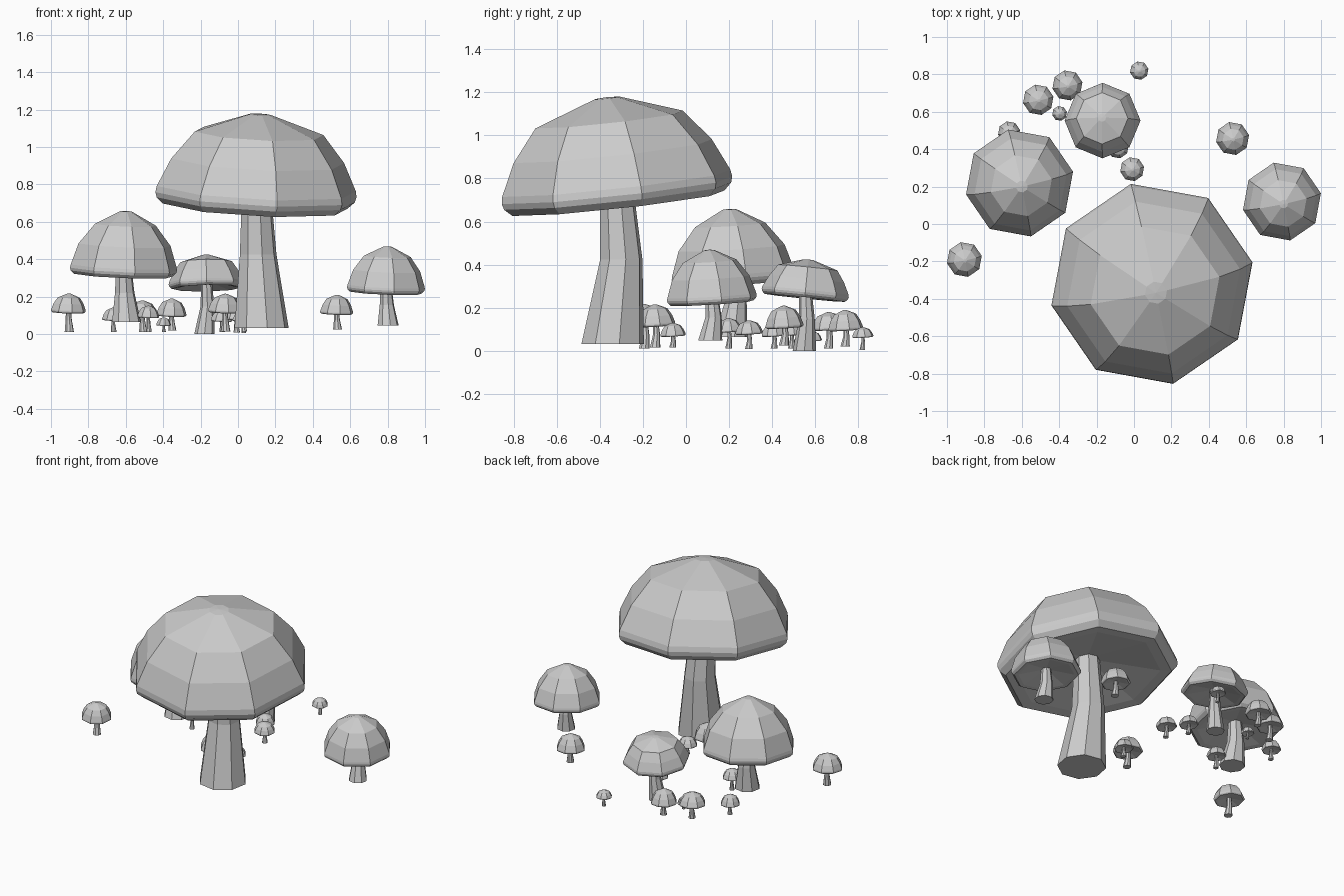
import bpy, bmesh, math
from mathutils import Matrix, Vector

if "Cube" in bpy.data.objects:
    bpy.data.objects.remove(bpy.data.objects["Cube"])

SIDES = 8

grey = bpy.data.materials.new("plain grey")
grey.diffuse_color = (0.6, 0.6, 0.6, 1)
grey.use_nodes = True
grey.node_tree.nodes["Principled BSDF"].inputs["Base Color"].default_value = grey.diffuse_color


def lathe(name, rings, start, tip_top=None, tip_bottom=None):
    """Join octagonal rings (matrix, radius, height); close with a tip vertex or a flat face."""
    bm = bmesh.new()
    loops = []
    for mat, r, h in rings:
        loops.append([bm.verts.new(mat @ Vector((
            r * math.cos(start + i * math.tau / SIDES),
            r * math.sin(start + i * math.tau / SIDES), h))) for i in range(SIDES)])
    for a, b in zip(loops, loops[1:]):
        for i in range(SIDES):
            j = (i + 1) % SIDES
            bm.faces.new((a[i], a[j], b[j], b[i]))
    for loop, tip in ((loops[0], tip_bottom), (loops[-1], tip_top)):
        if tip is None:
            bm.faces.new(loop)
        else:
            v = bm.verts.new(tip)
            for i in range(SIDES):
                bm.faces.new((loop[i], loop[(i + 1) % SIDES], v))
    bmesh.ops.recalc_face_normals(bm, faces=bm.faces[:])
    me = bpy.data.meshes.new(name)
    bm.to_mesh(me)
    bm.free()
    me.materials.append(grey)
    ob = bpy.data.objects.new(name, me)
    bpy.context.collection.objects.link(ob)
    return ob


def mushroom(name, x, y, r, base, rim, top, tilt=(0.04, -0.06), turn=12,
             foot=(0.03, -0.02), shoulder=0.64):
    # cap: rounded rim, steep flank, shallow crown, hollow underside
    axis = Vector((tilt[0], tilt[1], 1)).normalized()
    rot = Vector((0, 0, 1)).rotation_difference(axis).to_matrix().to_4x4()
    m = Matrix.Translation((x, y, rim)) @ rot
    h = top - rim
    profile = [(0.80, -0.10 * r), (0.92, -0.11 * r), (0.985, -0.05 * r), (1.0, 0.0),
               (0.99, 0.06 * r), (0.86, 0.42 * h), (shoulder, 0.76 * h), (0.11, 0.99 * h)]
    lathe(name + "_cap", [(m, k * r, z) for k, z in profile], math.radians(turn),
          tip_top=m @ Vector((0, 0, h)), tip_bottom=m @ Vector((0, 0, 0.08 * r)))
    # stem: wide foot, bent middle, narrow neck inside the cap
    s = r / 0.55
    neck = m @ Vector((0, 0, 0.06 * r))
    bx, by = x + foot[0] * s, y + foot[1] * s
    mid = base + 0.55 * (rim - base)
    rings = [((bx, by, base), 0.148), ((x + 0.012 * s, y + 0.02 * s, mid), 0.1),
             (neck, 0.078)]
    lathe(name + "_stem", [(Matrix.Translation(p), k * s, 0) for p, k in rings],
          math.radians(turn))


# large mushrooms
mushroom("giant_mushroom", 0.096, -0.32, 0.55, 0.033, 0.745, 1.18, tilt=(0.05, -0.11))
mushroom("left_mushroom", -0.612, 0.219, 0.2925, 0.065, 0.347, 0.66, shoulder=0.57)
mushroom("rear_mushroom", -0.168, 0.553, 0.203, 0.0, 0.268, 0.425,
         tilt=(-0.02, 0.1), turn=0, foot=(-0.03, -0.01), shoulder=0.68)
mushroom("right_mushroom", 0.791, 0.12, 0.213, 0.047, 0.245, 0.47, shoulder=0.6)

# small mushrooms: x, y, cap radius, base z, rim z, top z
small = [
    (-0.907, -0.19, 0.095, 0.01, 0.125, 0.217),
    (-0.512, 0.664, 0.083, 0.01, 0.107, 0.18),
    (-0.356, 0.741, 0.082, 0.02, 0.105, 0.19),
    (-0.398, 0.591, 0.040, 0.012, 0.05, 0.09),
    (0.028, 0.82, 0.050, 0.005, 0.068, 0.11),
    (0.527, 0.457, 0.090, 0.025, 0.117, 0.21),
    (-0.010, 0.293, 0.065, 0.008, 0.085, 0.142),
    (-0.668, 0.49, 0.060, 0.01, 0.08, 0.142),
    (-0.087, 0.41, 0.060, 0.01, 0.075, 0.13),
    (-0.070, -0.14, 0.092, 0.015, 0.125, 0.216),
    (0.030, -0.06, 0.060, 0.015, 0.075, 0.13),
    (-0.480, 0.20, 0.060, 0.01, 0.095, 0.152),
]
for n, (x, y, r, base, rim, top) in enumerate(small, 1):
    mushroom(f"small_mushroom_{n}", x, y, r, base, rim, top)
